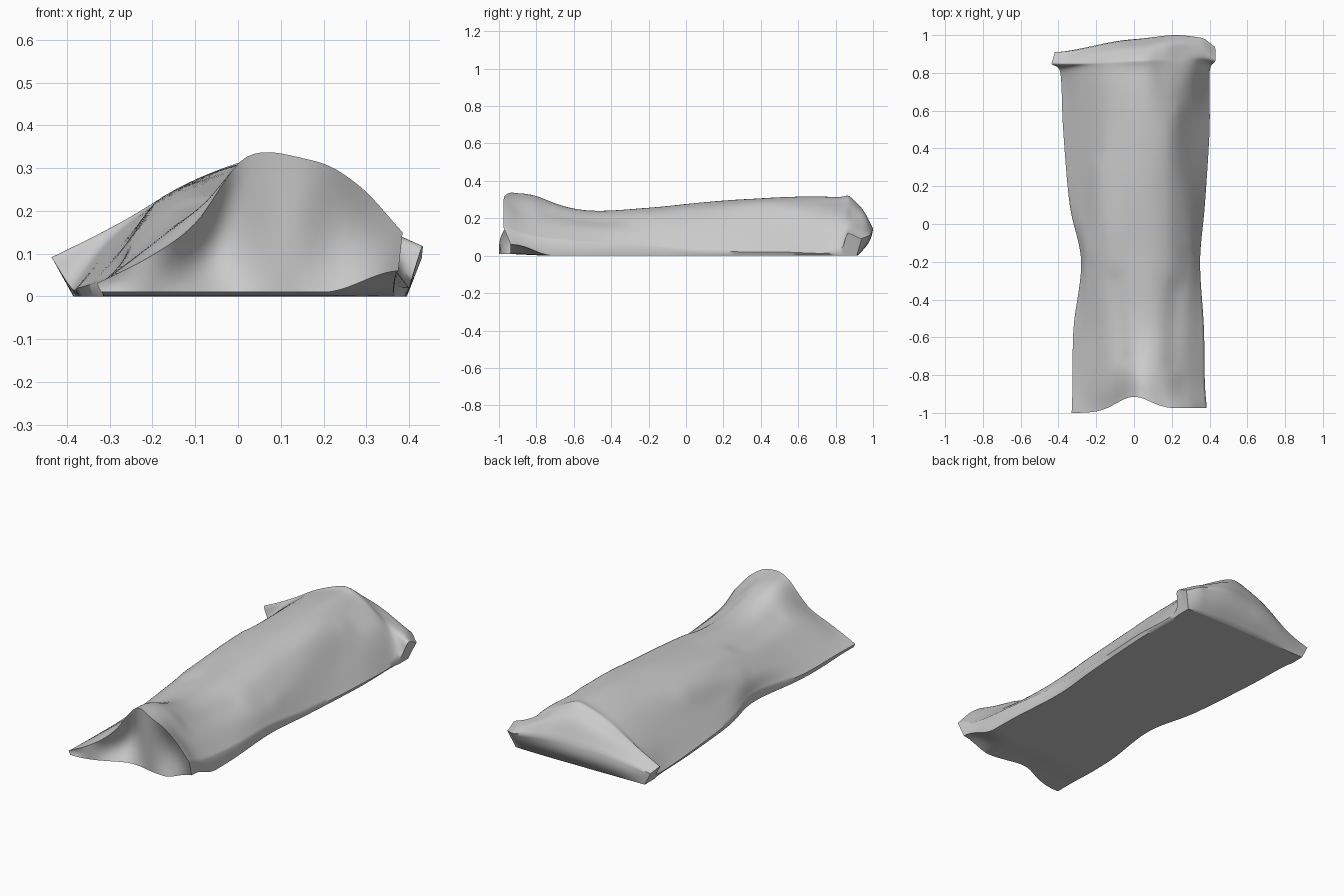
import bpy, bmesh, math
from mathutils import Vector, noise

if "Cube" in bpy.data.objects:
    bpy.data.objects.remove(bpy.data.objects["Cube"])

# Cross-sections of the upper sheet: y, then x,z pairs from left hem to right hem
SECTIONS = [
    (-1.00, -.33, .03, -.21, .09, -.10, .17, .02, .325, .17, .325, .28, .26, .385, .15),
    (-.85, -.325, .03, -.24, .09, -.10, .20, .02, .31, .15, .30, .27, .20, .375, .10),
    (-.55, -.32, .03, -.24, .10, -.10, .20, .03, .235, .15, .225, .27, .16, .37, .07),
    (-.20, -.28, .05, -.24, .14, -.12, .23, .03, .255, .18, .235, .29, .14, .35, .05),
    (.10, -.34, .03, -.265, .12, -.15, .24, .03, .28, .18, .26, .29, .15, .375, .025),
    (.50, -.375, .02, -.27, .13, -.13, .26, .03, .31, .17, .29, .27, .18, .40, .02),
    (.80, -.39, .02, -.29, .14, -.14, .25, .03, .31, .15, .28, .29, .20, .40, .02),
    (.88, -.435, .09, -.28, .17, -.12, .25, .03, .305, .14, .27, .26, .20, .43, .115),
    (.97, -.42, .07, -.28, .10, -.12, .13, .03, .14, .17, .14, .32, .12, .43, .09),
]
NU, NV = 48, 80


def spline(pts, t):
    """Catmull-Rom through pts, t in 0..1"""
    n = len(pts) - 1
    f = min(max(t, 0), 1) * n
    i = min(int(f), n - 1)
    f -= i
    b, c = pts[i], pts[i + 1]
    a = pts[i - 1] if i else b * 2 - c
    d = pts[i + 2] if i + 2 <= n else c * 2 - b
    return .5 * (b * 2 + (c - a) * f + (a * 2 - b * 5 + c * 4 - d) * f * f
                 + (b * 3 - a - c * 3 + d) * f ** 3)


def smooth(a, b, x):
    t = min(max((x - a) / (b - a), 0), 1)
    return t * t * (3 - 2 * t)


columns = [[Vector((s[1 + 2 * k], s[0], s[2 + 2 * k])) for s in SECTIONS] for k in range(7)]


def end_bend(x, y):
    """Front edge recedes in the middle, back edge swells toward the right"""
    front = (.085 * math.exp(-(x / .13) ** 2) + .025 * smooth(0, .3, x)) * (1 - smooth(-1, -.6, y))
    back = (.03 * math.exp(-((x - .22) / .17) ** 2)
            - .06 * smooth(0, -.42, x) - .04 * smooth(.36, .44, x)) * smooth(.8, .95, y)
    return front + back


def crease(x, y, x0, y0, x1, y1, depth, width):
    """Soft straight fold"""
    a, b, p = Vector((x0, y0)), Vector((x1, y1)), Vector((x, y))
    t = min(max((p - a).dot(b - a) / (b - a).length_squared, 0), 1)
    return depth * math.exp(-((p - a.lerp(b, t)).length / width) ** 2)


FOLDS = [
    (-.10, -.30, -.06, -.72, -.012, .05),
    (.22, -.35, .20, -.75, -.015, .05),
    (-.20, .30, -.24, -.15, .015, .04),
    (.24, .60, .30, -.10, .015, .04),
]

top, low = [], []
for j in range(NV + 1):
    v = j / NV
    ctrl = [spline(c, v) for c in columns]
    trow, lrow = [], []
    for i in range(NU + 1):
        u = i / NU
        p = spline(ctrl, u)
        inner = math.sin(math.pi * u)
        p.z += sum(crease(p.x, p.y, *f) for f in FOLDS) * inner
        p.z += .010 * inner * noise.noise(Vector((p.x * 6, p.y * 2.5, 3)))
        p.z += .025 * inner * math.exp(-((p.y - .935) / .03) ** 2)
        p.z = max(p.z, .012)
        p.y += end_bend(p.x, p.y)
        trow.append(p)
        # underside, flat on the floor, lifting at the front right corner
        xl, xr = max(ctrl[0].x + .01, -.385), min(ctrl[-1].x - .01, .395)
        q = Vector((xl + (xr - xl) * u, ctrl[0].y, 0))
        lift = 1 - smooth(-1, -.7, q.y)
        q.y += end_bend(q.x, q.y) * .5 + .05 * lift * smooth(-.3, .0, q.x)
        q.y = min(q.y, .9 + .2 * (q.y - .9))
        q.z = .05 * lift * smooth(.2, .38, q.x) + .01 * lift
        lrow.append(q)
    top.append(trow)
    low.append(lrow)

bm = bmesh.new()
T = [[bm.verts.new(p) for p in r] for r in top]
L = [[bm.verts.new(p) for p in r] for r in low]


def bridge(a, b):
    for k in range(len(a) - 1):
        bm.faces.new((a[k], a[k + 1], b[k + 1], b[k]))


# Upper sheet and underside
for rows in (T, L):
    for a, b in zip(rows, rows[1:]):
        bridge(a, b)
# Side hems
for i in (0, NU):
    bridge([r[i] for r in T], [r[i] for r in L])


# End panels: the front one crumpled inward beside a central bulge, the back one rounded
def end_panel(a, b, push, ripple):
    prev = a
    steps = 8
    for s in range(1, steps):
        t = s / steps
        row = []
        for i in range(NU + 1):
            p = a[i].co.lerp(b[i].co, t)
            arch = math.sin(math.pi * t) * math.sin(math.pi * i / NU)
            p.y += arch * (push + ripple * math.cos(4.5 * math.pi * (i / NU - .6)))
            row.append(bm.verts.new(p))
        bridge(prev, row)
        prev = row
    bridge(prev, b)


end_panel(T[0], L[0], .03, -.03)
end_panel(T[-1], L[-1], .025, 0)
bmesh.ops.remove_doubles(bm, verts=bm.verts, dist=.0005)
bmesh.ops.recalc_face_normals(bm, faces=bm.faces)

mesh = bpy.data.meshes.new("crumpled_bag")
bm.to_mesh(mesh)
bm.free()
bag = bpy.data.objects.new("crumpled_bag", mesh)
bpy.context.collection.objects.link(bag)
bpy.context.view_layer.objects.active = bag
bag.select_set(True)
bpy.ops.object.shade_smooth_by_angle(angle=math.radians(60))
